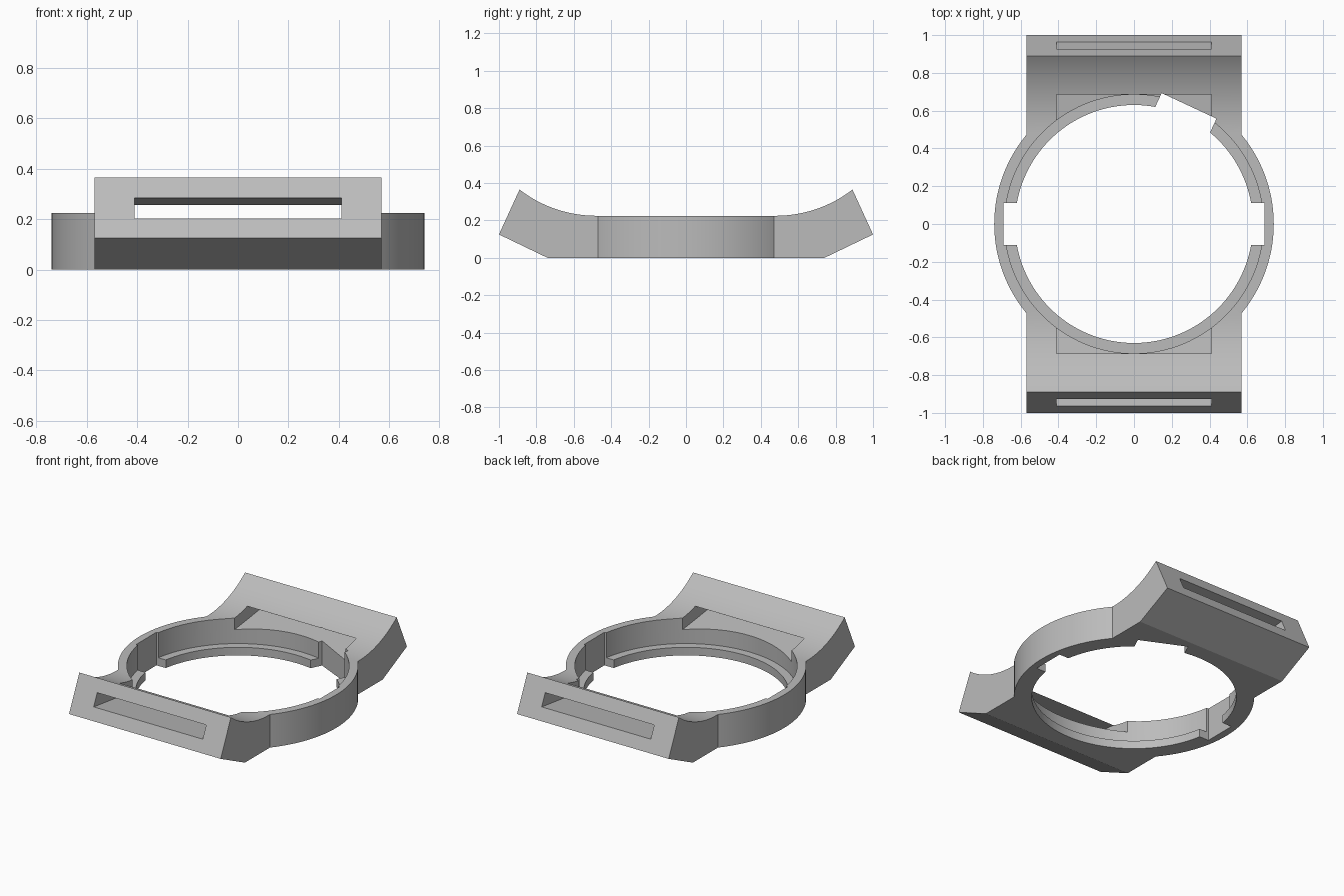
import bpy, bmesh, math
from mathutils import Matrix

if "Cube" in bpy.data.objects:
    bpy.data.objects.remove(bpy.data.objects["Cube"])

grey = bpy.data.materials.new("plain_grey")
grey.diffuse_color = (0.5, 0.5, 0.5, 1)
grey.use_nodes = True
grey.node_tree.nodes["Principled BSDF"].inputs["Base Color"].default_value = grey.diffuse_color


def add_object(name, bm):
    bmesh.ops.recalc_face_normals(bm, faces=bm.faces[:])
    me = bpy.data.meshes.new(name)
    bm.to_mesh(me)
    bm.free()
    me.materials.append(grey)
    ob = bpy.data.objects.new(name, me)
    bpy.context.collection.objects.link(ob)
    return ob


def extrude_x(name, profile, half):
    """Extrude a (y, z) outline across x."""
    bm = bmesh.new()
    face = bm.faces.new([bm.verts.new((-half, y, z)) for y, z in profile])
    ext = bmesh.ops.extrude_face_region(bm, geom=[face])
    moved = [v for v in ext["geom"] if isinstance(v, bmesh.types.BMVert)]
    bmesh.ops.translate(bm, verts=moved, vec=(2 * half, 0, 0))
    return add_object(name, bm)


def cylinder(name, radius, z0, z1):
    bm = bmesh.new()
    bmesh.ops.create_cone(bm, cap_ends=True, segments=128, radius1=radius, radius2=radius,
                          depth=z1 - z0, matrix=Matrix.Translation((0, 0, (z0 + z1) / 2)))
    return add_object(name, bm)


def radial_box(name, angle, r0, r1, half):
    bm = bmesh.new()
    m = (Matrix.Rotation(math.radians(angle), 4, 'Z')
         @ Matrix.Translation(((r0 + r1) / 2, 0, 0.1))
         @ Matrix.Diagonal((r1 - r0, 2 * half, 0.6, 1)))
    bmesh.ops.create_cube(bm, size=1, matrix=m)
    return add_object(name, bm)


def combine(target, other, op):
    mod = target.modifiers.new(op.lower(), 'BOOLEAN')
    mod.operation = op
    mod.solver = 'EXACT'
    mod.object = other
    bpy.context.view_layer.objects.active = target
    bpy.ops.object.modifier_apply(modifier=mod.name)
    bpy.data.objects.remove(other)


# Strap lug block: flat middle, upswept concave ends, chamfered underside
R, START, TOP = 0.67, 0.48, 0.225
sweep = math.asin((0.89 - START) / R)
half = [(0.74, 0.0), (1.0, 0.125)]
for i in range(24, -1, -1):
    a = sweep * i / 24
    half.append((START + R * math.sin(a), TOP + R * (1 - math.cos(a))))
body = extrude_x("case_frame", half + [(-y, z) for y, z in reversed(half)], 0.57)

# Round ring wall, hollowed to leave a thin lip at the bottom
combine(body, cylinder("ring", 0.74, 0.0, TOP), 'UNION')
combine(body, cylinder("bore", 0.685, 0.055, 0.6), 'DIFFERENCE')
combine(body, cylinder("lip_opening", 0.63, -0.2, 0.3), 'DIFFERENCE')

# Strap slots through both lugs, opening into the ring
slot = [(1.1, 0.22), (1.1, 0.305), (0.685, 0.257), (0.685, 0.5), (0.4, 0.5), (0.4, 0.13)]
for s in (1, -1):
    combine(body, extrude_x("strap_slot", [(s * y, z) for y, z in slot], 0.41), 'DIFFERENCE')

# Notches in the lip: one each side and one off-centre at the back
for angle, width in ((0, 0.11), (180, 0.11), (65, 0.16)):
    combine(body, radial_box("lip_notch", angle, 0.5, 0.69, width), 'DIFFERENCE')

bpy.ops.object.select_all(action='DESELECT')
body.select_set(True)
bpy.context.view_layer.objects.active = body
bpy.ops.object.shade_smooth_by_angle(angle=math.radians(20))
